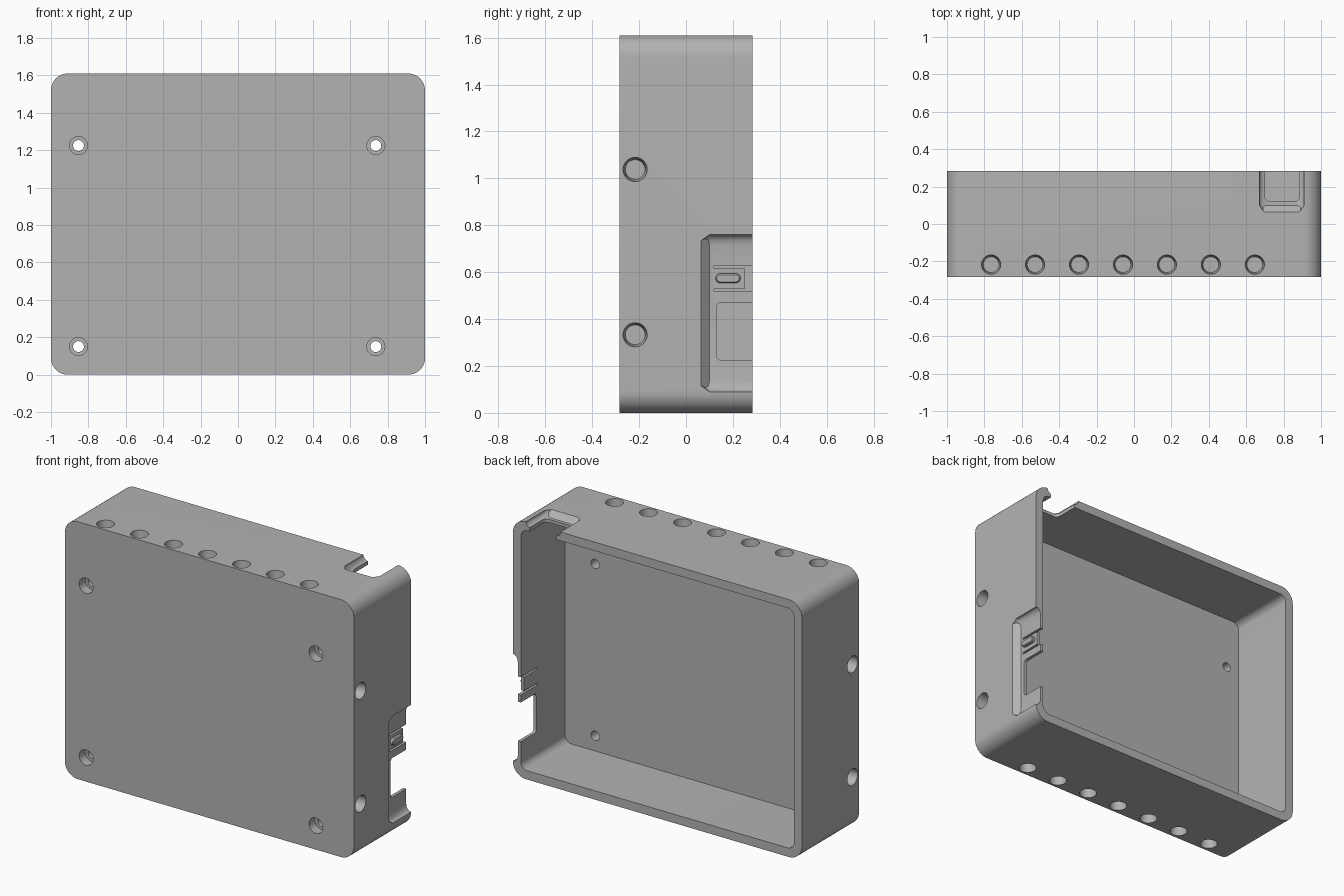
import bpy, bmesh, math
from mathutils import Vector

cube = bpy.data.objects.get("Cube")
if cube:
    bpy.data.objects.remove(cube)

H, D = 1.61, 0.283          # height, half depth
WALL, FLOOR = 0.055, -0.155  # wall thickness, y of the inner floor
DEPTH = 0.035                # depth of the port recesses

grey = bpy.data.materials.new("grey plastic")
grey.use_nodes = True
grey.diffuse_color = (0.45, 0.45, 0.45, 1)
grey.node_tree.nodes["Principled BSDF"].inputs["Base Color"].default_value = (0.45, 0.45, 0.45, 1)


def hull(name, points):
    """Convex solid around the points."""
    bm = bmesh.new()
    for p in points:
        bm.verts.new(p)
    res = bmesh.ops.convex_hull(bm, input=bm.verts)
    loose = [v for v in bm.verts if not v.link_faces]
    bmesh.ops.delete(bm, geom=loose, context='VERTS')
    bmesh.ops.dissolve_limit(bm, angle_limit=0.002, verts=bm.verts, edges=bm.edges)
    bmesh.ops.recalc_face_normals(bm, faces=bm.faces)
    mesh = bpy.data.meshes.new(name)
    bm.to_mesh(mesh)
    bm.free()
    mesh.materials.append(grey)
    obj = bpy.data.objects.new(name, mesh)
    bpy.context.collection.objects.link(obj)
    return obj


def rounded(a0, a1, b0, b1, r, n=10):
    """Outline of a rounded rectangle."""
    pts = []
    for k, (a, b) in enumerate([(a1 - r, b1 - r), (a0 + r, b1 - r), (a0 + r, b0 + r), (a1 - r, b0 + r)]):
        for i in range(n + 1):
            t = (k + i / n) * math.pi / 2
            pts.append((a + r * math.cos(t), b + r * math.sin(t)))
    return pts


def box_y(name, outline, y0, y1):
    return hull(name, [(a, y, b) for y in (y0, y1) for a, b in outline])


def on_side(u, y, d):       # d is the depth below the right wall
    return (1 - d, y, u)


def on_top(u, y, d):        # d is the depth below the top wall
    return (u, y, H - d)


def slab(name, place, outline, d0, d1):
    return hull(name, [place(u, y, d) for d in (d0, d1) for u, y in outline])


def drill(start, inward, rings):
    """Round cutter with (depth, radius) rings."""
    axis = Vector(inward)
    side = axis.orthogonal().normalized()
    other = axis.cross(side)
    pts = []
    for d, r in rings:
        for i in range(32):
            t = i * math.tau / 32
            pts.append(Vector(start) + axis * d + side * r * math.cos(t) + other * r * math.sin(t))
    return hull("drill_cutter", pts)


def recess(place, u0, u1):
    """Shallow pocket with curved ends and a sloped front, open to the back."""
    pts = []
    for i in range(-1, 9):
        s = max(i, 0) / 8
        d = -0.02 if i < 0 else s * DEPTH
        inset = 0.045 * (1 - math.sqrt(1 - s * s))
        y = 0.065 + DEPTH * s
        lo, hi = u0 + inset, u1 - inset
        corner = 0.025 * (1 - s)
        pts += [place(u, y, d) for u in (lo + corner, hi - corner)]
        pts += [place(u, v, d) for u in (lo, hi) for v in (0.1, 0.4)]
    return hull("recess_cutter", pts)


def cut(target, cutters):
    bpy.context.view_layer.objects.active = target
    for c in cutters:
        mod = target.modifiers.new("cut", 'BOOLEAN')
        mod.operation, mod.solver, mod.object = 'DIFFERENCE', 'EXACT', c
        bpy.ops.object.modifier_apply(modifier=mod.name)
        bpy.data.objects.remove(c)


def smooth(obj):
    bpy.ops.object.select_all(action='DESELECT')
    obj.select_set(True)
    bpy.context.view_layer.objects.active = obj
    bpy.ops.object.shade_smooth_by_angle(angle=math.radians(30))


# Tray-shaped case, open at the back
case = box_y("case", rounded(-1, 1, 0, H, 0.09), -D, D)
cutters = [box_y("cavity_cutter", rounded(-1 + WALL, 1 - WALL, WALL, H - WALL, 0.045), FLOOR, 0.4)]

# Recesses for the ports in the right and top walls
cutters += [recess(on_side, 0.09, 0.76), recess(on_top, 0.67, 0.91)]

# Openings through the recessed walls
cutters += [
    slab("port_cutter", on_side, rounded(0.225, 0.47, 0.13, 0.5, 0.02), -0.1, 0.1),
    slab("top_port_cutter", on_top, rounded(0.7, 0.885, 0.12, 0.5, 0.03), -0.1, 0.1),
    slab("tongue_gap_cutter", on_side, rounded(0.517, 0.628, 0.25, 0.5, 0.001), -0.1, 0.1),
]
for z in (0.517, 0.616):
    cutters.append(slab("slit_cutter", on_side, rounded(z, z + 0.012, 0.12, 0.4, 0.001), -0.1, 0.1))

# Blind round pockets around the edge of the front panel
pocket = [(-0.006, 0.052), (0.006, 0.042), (0.1, 0.042)]
for i in range(7):
    x = -0.764 + i * 0.235
    cutters.append(drill((x, -0.217, H), (0, 0, -1), pocket))
    cutters.append(drill((x, -0.217, 0), (0, 0, 1), pocket))
for z in (0.333, 1.038):
    for s in (-1, 1):
        cutters.append(drill((s, -0.217, z), (-s, 0, 0), pocket))

# Counterbored screw holes
for x in (-0.853, 0.737):
    for z in (0.15, 1.225):
        cutters.append(drill((x, -D, z), (0, 1, 0), [(-0.02, 0.048), (0.06, 0.048)]))
        cutters.append(drill((x, -D, z), (0, 1, 0), [(-0.03, 0.029), (0.2, 0.029)]))

cut(case, cutters)
smooth(case)

# Raised push button on the flexible tongue
button = hull("push_button",
              [on_side(u, y, DEPTH + 0.005) for u, y in rounded(0.554, 0.594, 0.126, 0.232, 0.0199)]
              + [on_side(u, y, 0.02) for u, y in rounded(0.554, 0.594, 0.126, 0.232, 0.0199)]
              + [on_side(u, y, 0.015) for u, y in rounded(0.559, 0.589, 0.131, 0.227, 0.0149)])
smooth(button)
